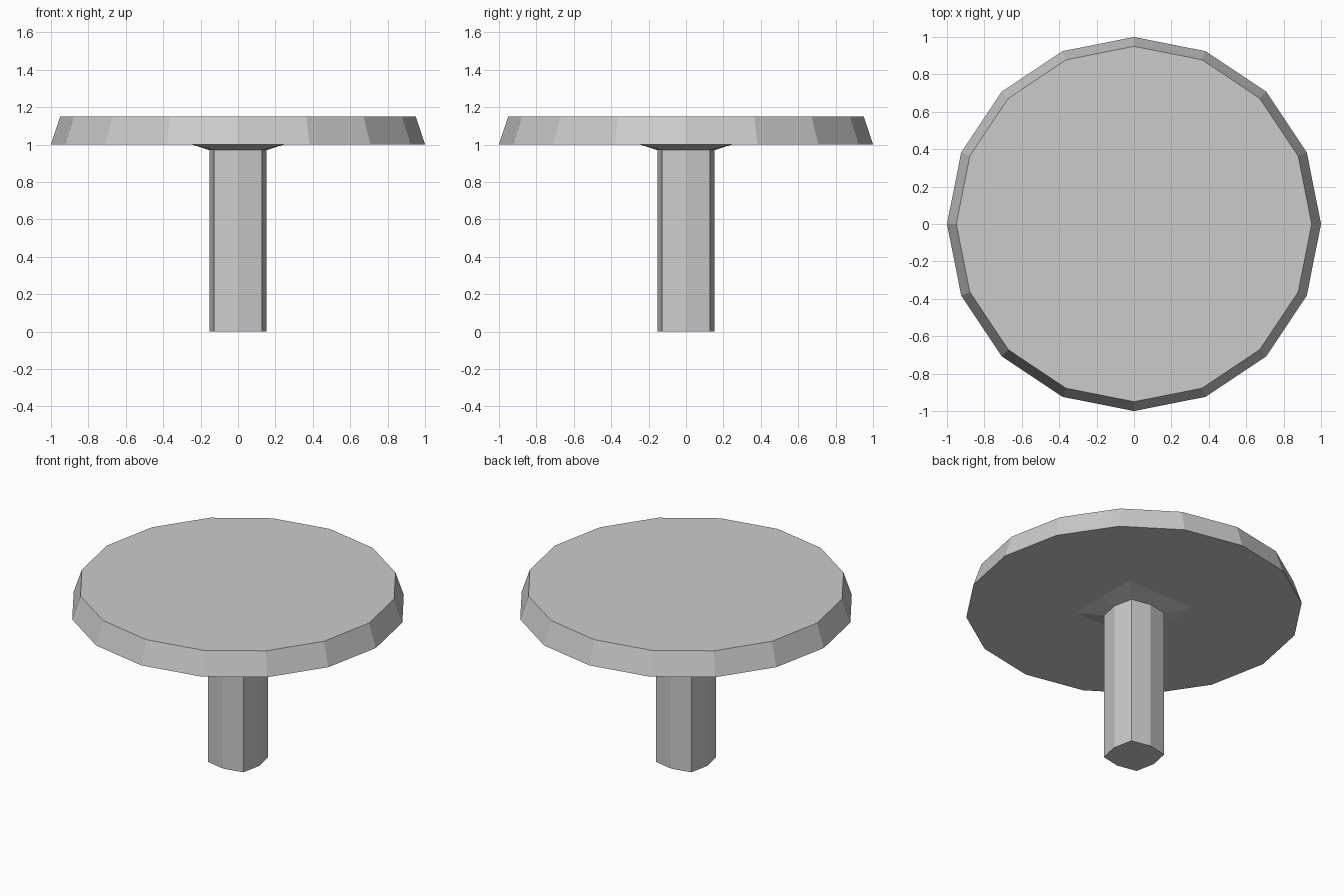
import bpy, bmesh
from math import cos, sin, pi

if "Cube" in bpy.data.objects:
    bpy.data.objects.remove(bpy.data.objects["Cube"])


def ring(count, axis_r, corner_r, z):
    """Ring of points alternating between two radii, first point on +x."""
    return [(r * cos(2 * pi * i / count), r * sin(2 * pi * i / count), z)
            for i in range(count)
            for r in [corner_r if i % 2 else axis_r]]


def loft(name, rings):
    """Skin a stack of rings and cap both ends."""
    bm = bmesh.new()
    loops = [[bm.verts.new(p) for p in r] for r in rings]
    for low, high in zip(loops, loops[1:]):
        n = len(low)
        for i in range(n):
            j = (i + 1) % n
            bm.faces.new((low[i], low[j], high[j], high[i]))
    bm.faces.new(loops[0][::-1])
    bm.faces.new(loops[-1])
    bmesh.ops.recalc_face_normals(bm, faces=bm.faces)
    mesh = bpy.data.meshes.new(name)
    bm.to_mesh(mesh)
    bm.free()
    obj = bpy.data.objects.new(name, mesh)
    bpy.context.collection.objects.link(obj)
    return obj


# Round table top, slightly tapered towards the upper face
loft("table_top", [ring(16, 1.0, 1.0, 1.0), ring(16, 0.95, 0.95, 1.15)])

# Eight-sided post: a square whose sides bulge slightly outwards
loft("post", [ring(8, 0.153, 0.18, 0.0), ring(8, 0.153, 0.18, 0.97)])

# Square collar flaring from the post to the underside of the top
loft("collar", [ring(8, 0.153, 0.18, 0.97), ring(8, 0.247, 0.349, 1.0)])
